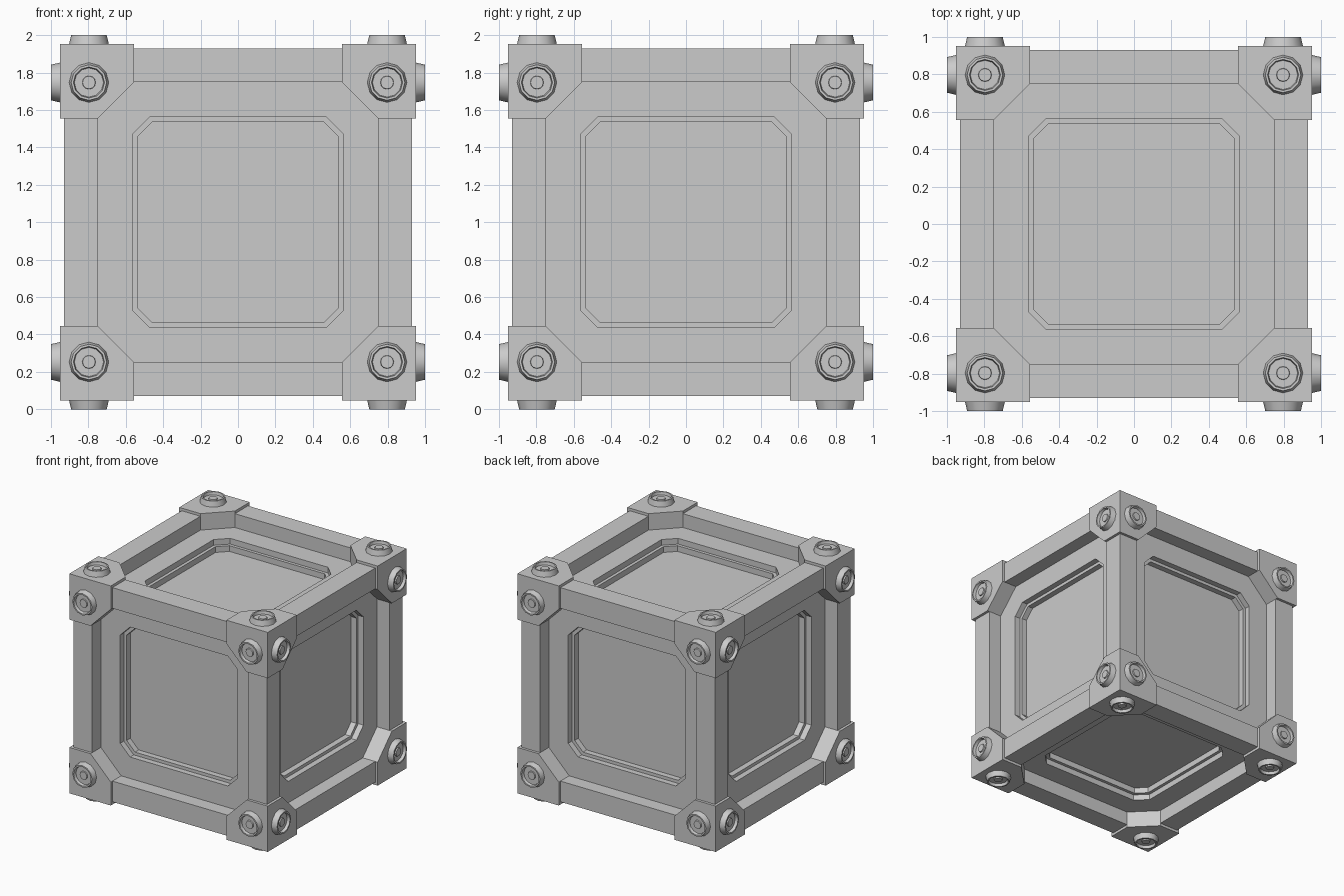
import bpy, bmesh
from math import pi, cos, sin
from itertools import permutations, product
from mathutils import Matrix, Vector

if "Cube" in bpy.data.objects:
    bpy.data.objects.remove(bpy.data.objects["Cube"])

MID = Matrix.Translation((0, 0, 1))
OUT, BAR, SKIN = 0.953, 0.93, 0.81      # half sizes: corner blocks, bars, panels
INNER, CUT = 0.75, 0.555                # inner bar line, corner block inner limit

# One frame per cube side, local z pointing outwards
SIDES = {
    "front": Matrix.Rotation(pi / 2, 4, 'X'),
    "right": Matrix.Rotation(pi / 2, 4, 'Z') @ Matrix.Rotation(pi / 2, 4, 'X'),
    "back": Matrix.Rotation(pi, 4, 'Z') @ Matrix.Rotation(pi / 2, 4, 'X'),
    "left": Matrix.Rotation(-pi / 2, 4, 'Z') @ Matrix.Rotation(pi / 2, 4, 'X'),
    "top": Matrix.Identity(4),
    "bottom": Matrix.Rotation(pi, 4, 'X'),
}


def finish(name, bm, matrix):
    bmesh.ops.recalc_face_normals(bm, faces=bm.faces)
    me = bpy.data.meshes.new(name)
    bm.to_mesh(me)
    bm.free()
    ob = bpy.data.objects.new(name, me)
    ob.matrix_world = matrix
    bpy.context.collection.objects.link(ob)
    return ob


def stack(name, rings, matrix):
    """Skin a list of equal-length point rings and cap the last one."""
    bm = bmesh.new()
    loops = [[bm.verts.new(p) for p in ring] for ring in rings]
    n = len(loops[0])
    for a, b in zip(loops, loops[1:]):
        for i in range(n):
            j = (i + 1) % n
            bm.faces.new((a[i], a[j], b[j], b[i]))
    cap = bm.faces.new(loops[-1])
    ob = finish(name, bm, matrix)
    # keep the open shell facing outwards (local +z)
    if ob.data.polygons[len(ob.data.polygons) - 1].normal.z < 0:
        ob.data.flip_normals()
    return ob


def octagon(h, c, z):
    k = h - c
    return [(h, -k, z), (h, k, z), (k, h, z), (-k, h, z),
            (-h, k, z), (-h, -k, z), (-k, -h, z), (k, -h, z)]


def circle(r, z, n=12):
    return [(r * cos(2 * pi * i / n), r * sin(2 * pi * i / n), z) for i in range(n)]


# Recessed panels: flat surround, step, ledge, step, floor
for side, rot in SIDES.items():
    stack(side + "_panel", [octagon(SKIN, 0.1, SKIN), octagon(0.564, 0.094, SKIN),
                            octagon(0.564, 0.094, 0.76), octagon(0.537, 0.08, 0.76),
                            octagon(0.537, 0.08, 0.71)], MID @ rot)

# Edge bars along all twelve edges
for axis in range(3):
    for s, t in product((-1, 1), repeat=2):
        size, pos = [BAR - INNER] * 3, [0, 0, 0]
        size[axis] = 1.2
        pos[(axis + 1) % 3] = s * (BAR + INNER) / 2
        pos[(axis + 2) % 3] = t * (BAR + INNER) / 2
        bm = bmesh.new()
        bmesh.ops.create_cube(bm, size=1, matrix=Matrix.Translation(pos) @ Matrix.Diagonal((*size, 1)))
        finish("edge_bar_" + "xyz"[axis], bm, MID)

# Corner blocks with chamfered inner corners
shape = {(OUT, OUT, OUT)}
for triple in ((OUT, OUT, CUT), (OUT, CUT, INNER), (CUT, INNER, INNER)):
    shape |= set(permutations(triple))
for sign in product((-1, 1), repeat=3):
    bm = bmesh.new()
    for p in sorted(shape):
        bm.verts.new([a * b for a, b in zip(p, sign)])
    bmesh.ops.convex_hull(bm, input=bm.verts)
    bmesh.ops.dissolve_limit(bm, angle_limit=0.01, verts=bm.verts, edges=bm.edges)
    finish("corner_block", bm, MID)

# Tapered bolts with a dished head, four on each side
bolts = []
for side, rot in SIDES.items():
    v = 0.797 if side in ("top", "bottom") else 0.747
    for s, t in product((-1, 1), repeat=2):
        place = Matrix.Translation((s * 0.797, t * v, 0))
        bolts.append(stack(side + "_bolt", [circle(0.108, 0.945), circle(0.095, 1.0),
                                            circle(0.083, 1.0), circle(0.078, 0.975),
                                            circle(0.036, 0.975), circle(0.034, 0.985)],
                           MID @ rot @ place))
for ob in bolts:
    ob.select_set(True)
bpy.context.view_layer.objects.active = bolts[0]
bpy.ops.object.shade_smooth_by_angle(angle=0.6)
